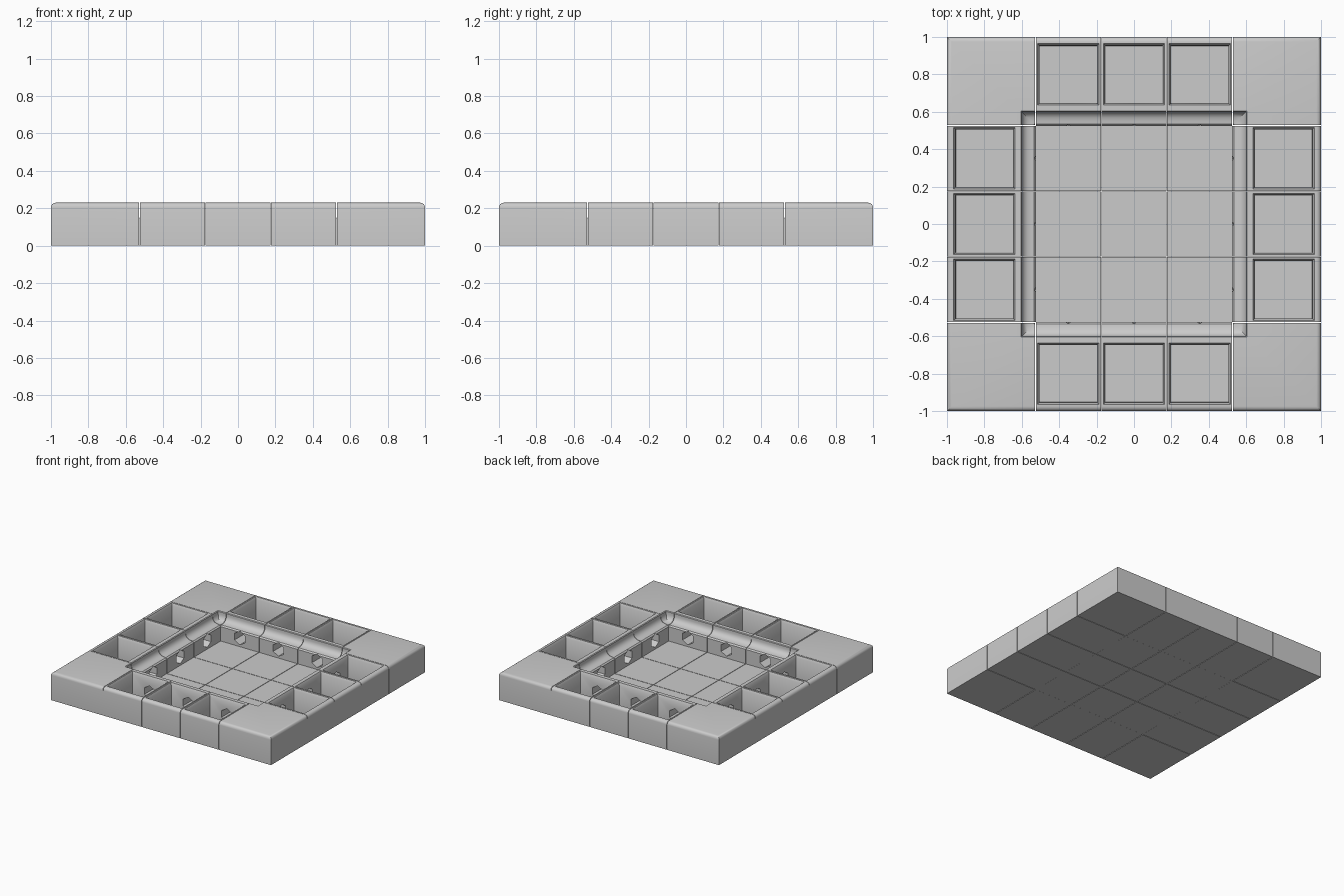
import bpy, bmesh
from math import pi, sin, cos, radians
from mathutils import Matrix, Vector

if "Cube" in bpy.data.objects:
    bpy.data.objects.remove(bpy.data.objects["Cube"])

H, FLOOR, WALL, GAP = 0.23, 0.03, 0.527, 0.002
PITCH = 0.351


def to_object(name, bm, hide=False):
    bmesh.ops.recalc_face_normals(bm, faces=bm.faces)
    me = bpy.data.meshes.new(name)
    bm.to_mesh(me)
    bm.free()
    ob = bpy.data.objects.new(name, me)
    bpy.context.collection.objects.link(ob)
    ob.hide_render = hide
    return ob


def square_rings(name, profile, centre=(0, 0), closed=False, hide=False):
    """Stack square loops of (half width, z) into a solid."""
    bm = bmesh.new()
    loops = [[bm.verts.new((centre[0] + sx * r, centre[1] + sy * r, z))
              for sx, sy in ((-1, -1), (1, -1), (1, 1), (-1, 1))] for r, z in profile]
    pairs = list(zip(loops, loops[1:] + loops[:1]))
    for a, b in pairs if closed else pairs[:-1]:
        for i in range(4):
            j = (i + 1) % 4
            bm.faces.new((a[i], a[j], b[j], b[i]))
    if not closed:
        bm.faces.new(loops[0])
        bm.faces.new(loops[-1])
    return to_object(name, bm, hide)


def box(name, lo, hi, hide=False):
    bm = bmesh.new()
    lo, hi = Vector(lo), Vector(hi)
    bmesh.ops.create_cube(bm, size=1, matrix=Matrix.Translation((lo + hi) / 2)
                          @ Matrix.Diagonal((*(hi - lo), 1)))
    return to_object(name, bm, hide)


def hexagon(name, centre, radius, depth, along_y=False):
    bm = bmesh.new()
    rot = Matrix.Rotation(pi / 2 if along_y else 0, 4, 'X')
    bmesh.ops.create_cone(bm, cap_ends=True, segments=6, radius1=radius, radius2=radius,
                          depth=depth, matrix=Matrix.Translation(centre) @ rot)
    return to_object(name, bm, True)


def carve(name, source, steps):
    """Apply booleans to a copy of the source and return the finished mesh."""
    ob = bpy.data.objects.new(name, source.data)
    bpy.context.collection.objects.link(ob)
    for op, cutter in steps:
        m = ob.modifiers.new(op, 'BOOLEAN')
        m.operation, m.object, m.solver = op, cutter, 'EXACT'
    bpy.context.view_layer.update()
    me = bpy.data.meshes.new_from_object(ob.evaluated_get(bpy.context.evaluated_depsgraph_get()))
    bpy.data.objects.remove(ob)
    me.shade_smooth()
    me.set_sharp_from_angle(angle=radians(30))
    me.name = name
    return me


def place(name, mesh, turn):
    ob = bpy.data.objects.new(name, mesh)
    bpy.context.collection.objects.link(ob)
    ob.rotation_euler.z = turn * pi / 2


# Square frame: rounded outer edge, concave lip around the basin
R, N = 0.025, 4
arcs = [i * pi / 2 / N for i in range(N + 1)]
profile = [(1, 0)] + [(1 - R + R * cos(a), H - R + R * sin(a)) for a in arcs]
profile += [(0.605, H), (0.6, H - 0.005)]
profile += [(0.55 + 0.05 * cos(a), 0.205 - 0.045 * sin(a)) for a in arcs]
profile += [(0.535, 0.158), (0.525, 0.148), (0.525, 0)]
frame = square_rings("frame_helper", profile, closed=True, hide=True)
helpers = [frame]

# Corner blocks
corner_box = box("corner_cutter", (WALL + GAP, WALL + GAP, -0.1), (1.1, 1.1, 0.4), True)
helpers.append(corner_box)
corner = carve("corner_block", frame, [('INTERSECT', corner_box)])

# Edge modules: open bin, hexagonal passage to the basin, shallow hexagonal seat
modules = []
for k in (-1, 0, 1):
    x = k * PITCH
    lo = -WALL if k < 0 else x - PITCH / 2
    hi = WALL if k > 0 else x + PITCH / 2
    slab = box("module_cutter", (lo + GAP, 0.4, -0.1), (hi - GAP, 1.1, 0.4), True)
    bin_cut = square_rings("bin_cutter", [(0.153, FLOOR), (0.155, 0.212), (0.164, H), (0.164, 0.3)],
                           (x, 0.8), hide=True)
    passage = hexagon("passage_cutter", (x, 0.58, 0.1), 0.055, 0.2, True)
    seat = hexagon("seat_cutter", (x, 0.8, FLOOR + 0.02), 0.055, 0.05)
    helpers += [slab, bin_cut, passage, seat]
    modules.append(carve("bin_module", frame, [('INTERSECT', slab), ('DIFFERENCE', bin_cut),
                                               ('DIFFERENCE', passage), ('DIFFERENCE', seat)]))

for turn in range(4):
    place("corner_block", corner, turn)
    for me in modules:
        place("bin_module", me, turn)

# Basin floor tiles
for i in (-1, 0, 1):
    for j in (-1, 0, 1):
        h = PITCH / 2 - GAP
        box("floor_tile", (i * PITCH - h, j * PITCH - h, 0), (i * PITCH + h, j * PITCH + h, FLOOR))

for ob in helpers:
    bpy.data.objects.remove(ob)
